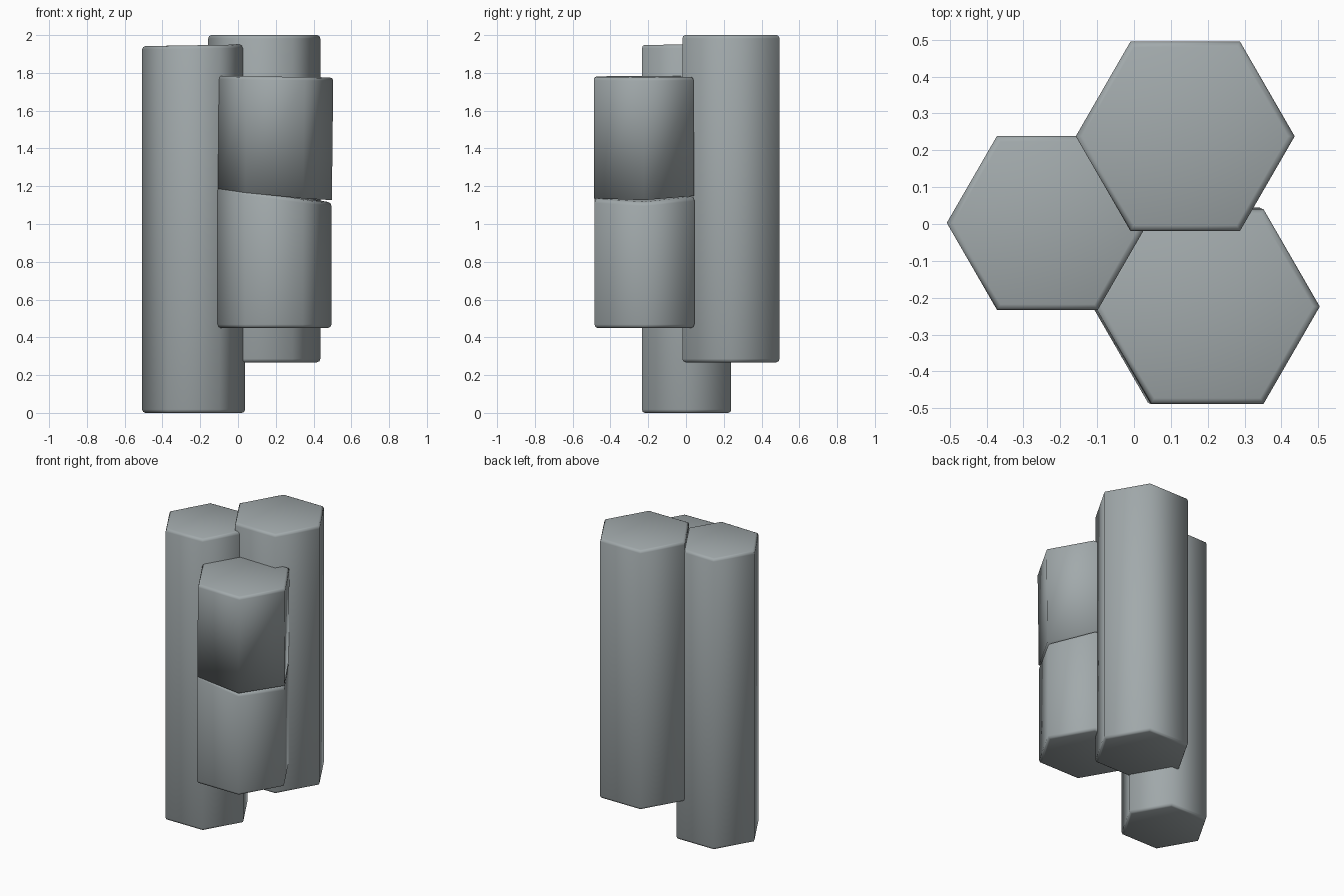
import bpy, bmesh, math

if "Cube" in bpy.data.objects:
    bpy.data.objects.remove(bpy.data.objects["Cube"])

stone = bpy.data.materials.new("grey_stone")
stone.diffuse_color = (0.36, 0.40, 0.41, 1)
stone.use_nodes = True
stone.node_tree.nodes["Principled BSDF"].inputs["Base Color"].default_value = stone.diffuse_color


def column(name, bottom, top, low, high, rim_low=0.018, rim_high=0.018):
    """Hexagonal column. bottom/top = (x, y, radius);
    low/high = (z, slope in x, slope in y) of the end planes."""
    bm = bmesh.new()

    def ring(end, plane, inset, dz):
        cx, cy, r = end
        z, sx, sy = plane
        verts = []
        for i in range(6):
            a = math.radians(60 * i)
            dx, dy = math.cos(a), math.sin(a)
            verts.append(bm.verts.new((cx + (r - inset) * dx, cy + (r - inset) * dy,
                                       z + r * (sx * dx + sy * dy) + dz)))
        return verts

    # Worn rims: an inset ring, then a rounding ring, at each end
    rings = []
    if rim_low:
        rings.append(ring(bottom, low, rim_low, 0))
        rings.append(ring(bottom, low, rim_low * 0.3, rim_low * 0.3))
    rings.append(ring(bottom, low, 0, rim_low))
    rings.append(ring(top, high, 0, -rim_high))
    if rim_high:
        rings.append(ring(top, high, rim_high * 0.3, -rim_high * 0.3))
        rings.append(ring(top, high, rim_high, 0))
    for a, b in zip(rings, rings[1:]):
        for i in range(6):
            j = (i + 1) % 6
            bm.faces.new((a[i], a[j], b[j], b[i]))
    bm.faces.new(rings[0][::-1])
    bm.faces.new(rings[-1])
    bmesh.ops.recalc_face_normals(bm, faces=bm.faces)
    for f in bm.faces:
        f.smooth = True
    me = bpy.data.meshes.new(name)
    bm.to_mesh(me)
    bm.free()
    me.materials.append(stone)
    ob = bpy.data.objects.new(name, me)
    bpy.context.collection.objects.link(ob)
    return ob


# Two tall unbroken columns
column("left_column", (-0.235, 0.003, 0.273), (-0.235, 0.003, 0.273),
       (0, 0, 0), (1.946, 0.015, 0))
column("back_column", (0.139, 0.238, 0.297), (0.139, 0.238, 0.297),
       (0.268, 0, 0), (2.0, 0, 0))

# Front column, cracked into two blocks along a tilted plane
column("front_column_lower", (0.19, -0.22, 0.305), (0.19, -0.22, 0.305),
       (0.45, 0, 0), (1.160, -0.14, 0.02), 0.018, 0.022)
column("front_column_upper", (0.192, -0.222, 0.305), (0.199, -0.224, 0.305),
       (1.157, -0.10, 0.025), (1.78, -0.012, 0), 0, 0.018)
